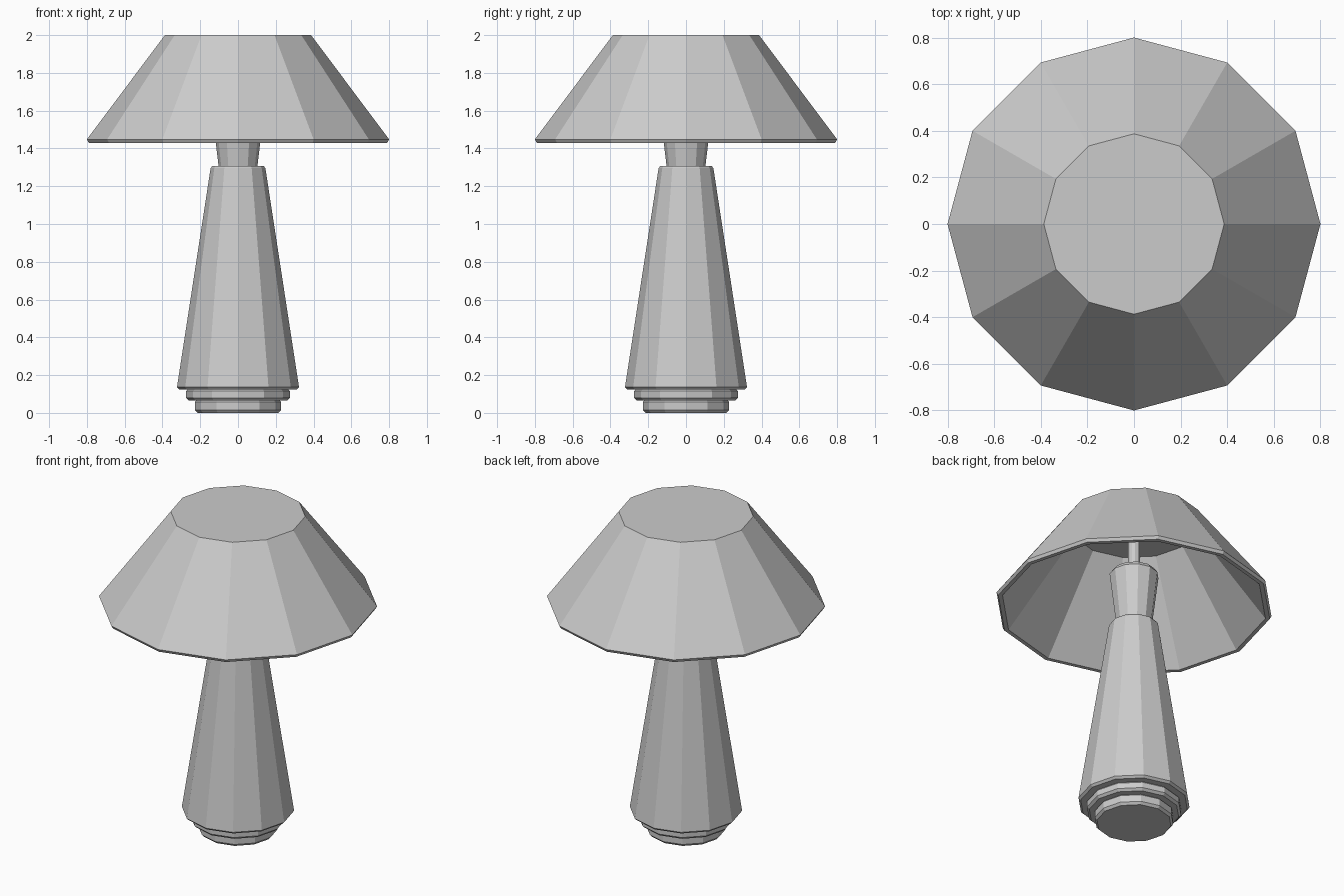
import bpy, bmesh
from math import cos, sin, pi

if "Cube" in bpy.data.objects:
    bpy.data.objects.remove(bpy.data.objects["Cube"])

SIDES = 12


def lathe(name, profile, sides=SIDES):
    """Spin an (radius, z) profile running bottom to top; cap both ends."""
    bm = bmesh.new()
    rings = [[bm.verts.new((r * cos(2 * pi * i / sides), r * sin(2 * pi * i / sides), z))
              for i in range(sides)] for r, z in profile]
    for a, b in zip(rings, rings[1:]):
        for i in range(sides):
            j = (i + 1) % sides
            bm.faces.new((a[i], a[j], b[j], b[i]))
    bm.faces.new(rings[0][::-1])
    bm.faces.new(rings[-1])
    bmesh.ops.recalc_face_normals(bm, faces=bm.faces)
    mesh = bpy.data.meshes.new(name)
    bm.to_mesh(mesh)
    bm.free()
    obj = bpy.data.objects.new(name, mesh)
    bpy.context.collection.objects.link(obj)
    return obj


# Stepped foot
lathe("foot_lower", [(0.215, 0), (0.228, 0.015), (0.228, 0.058), (0.22, 0.066)])
lathe("foot_upper", [(0.26, 0.066), (0.274, 0.08), (0.274, 0.115), (0.267, 0.123)])

# Tapered body
lathe("body", [(0.31, 0.123), (0.323, 0.136), (0.145, 1.296), (0.135, 1.308)])

# Flared neck and thin rod that carries the shade
lathe("neck", [(0.103, 1.308), (0.142, 1.635), (0.125, 1.66)])
lathe("rod", [(0.035, 1.66), (0.035, 1.965)])

# Hollow shade: inner ceiling, inner wall, bevelled rim, outer wall, top
lathe("shade", [(0.365, 1.965), (0.765, 1.43), (0.79, 1.43), (0.80, 1.448), (0.387, 2.0)])
